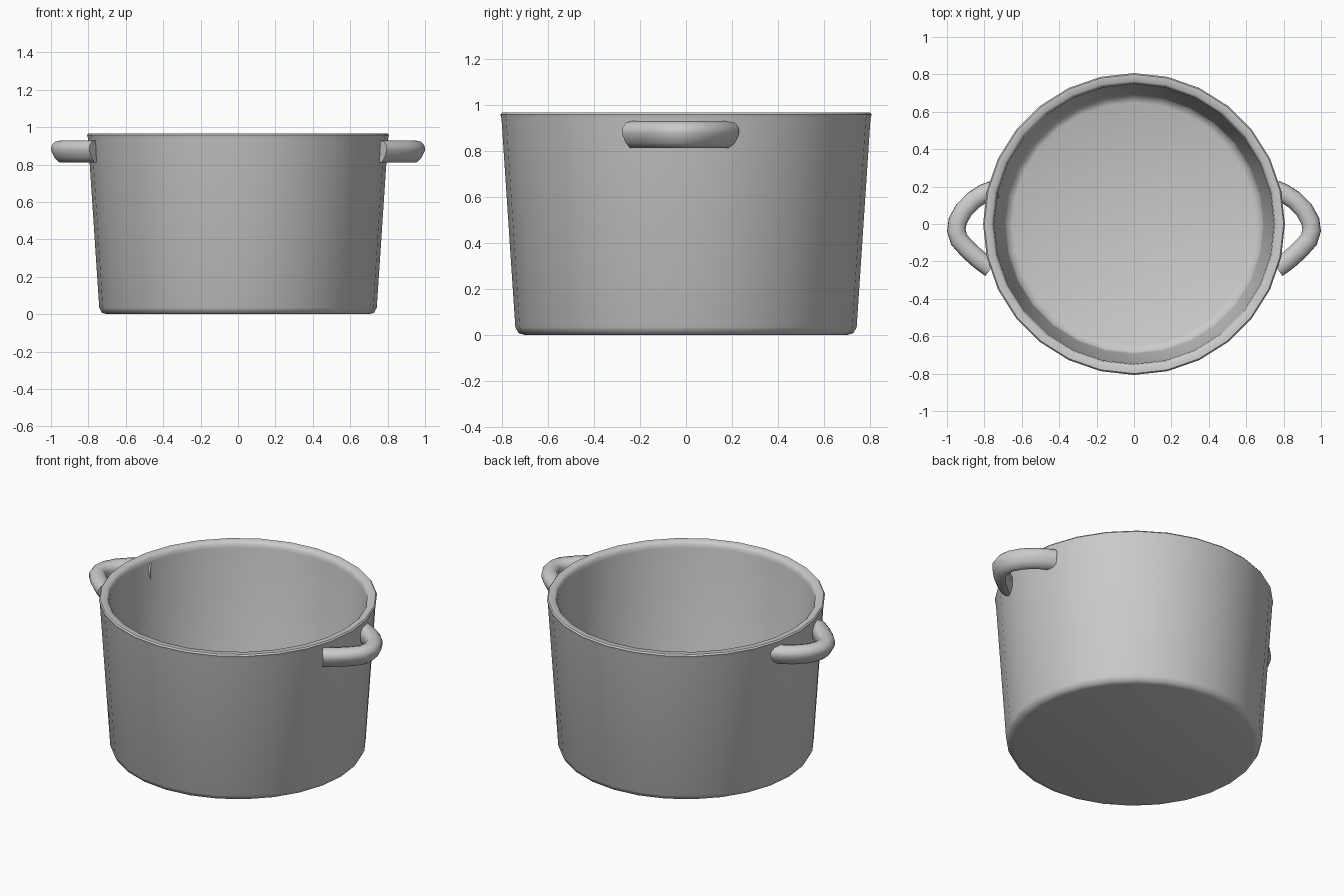
import bpy, bmesh, math
from mathutils import Vector

if "Cube" in bpy.data.objects:
    bpy.data.objects.remove(bpy.data.objects["Cube"])

SIDES = 28


def make_object(name, rings, closed_caps=True):
    """Skin a list of equal-length closed rings and cap both ends."""
    bm = bmesh.new()
    loops = [[bm.verts.new(p) for p in ring] for ring in rings]
    n = len(loops[0])
    for a, b in zip(loops, loops[1:]):
        for i in range(n):
            j = (i + 1) % n
            bm.faces.new((a[i], a[j], b[j], b[i]))
    if closed_caps:
        bm.faces.new(loops[0])
        bm.faces.new(loops[-1])
    bmesh.ops.recalc_face_normals(bm, faces=bm.faces)
    mesh = bpy.data.meshes.new(name)
    bm.to_mesh(mesh)
    bm.free()
    obj = bpy.data.objects.new(name, mesh)
    bpy.context.collection.objects.link(obj)
    bpy.ops.object.select_all(action='DESELECT')
    obj.select_set(True)
    bpy.context.view_layer.objects.active = obj
    bpy.ops.object.shade_smooth_by_angle(angle=math.radians(50))
    return obj


# Pot body: outer wall, rim, inner wall and floor in one profile (radius, z)
profile = [(0.70, 0.0), (0.728, 0.008), (0.742, 0.035), (0.802, 0.94),
           (0.807, 0.958), (0.80, 0.967), (0.765, 0.967), (0.752, 0.955),
           (0.748, 0.93), (0.695, 0.09), (0.685, 0.06), (0.65, 0.045)]
angles = [2 * math.pi * i / SIDES for i in range(SIDES)]
make_object("pot_body", [[(r * math.cos(a), r * math.sin(a), z) for a in angles]
                         for r, z in profile])

# Handle: rounded section (outward offset, z) swept along a bowed path (x, y)
section = [(-0.05, 0.895), (-0.035, 0.92), (-0.005, 0.93), (0.03, 0.922),
           (0.048, 0.90), (0.05, 0.875), (0.03, 0.835), (0.005, 0.812),
           (-0.025, 0.812), (-0.046, 0.84)]
path = [(0.755, 0.185), (0.80, 0.165), (0.855, 0.13), (0.91, 0.075),
        (0.943, 0.015), (0.95, -0.035), (0.935, -0.085), (0.885, -0.14),
        (0.83, -0.19), (0.765, -0.238)]


def handle(name, side, pts):
    pts = [Vector(p) for p in pts]
    rings = []
    for i, p in enumerate(pts):
        t = (pts[min(i + 1, len(pts) - 1)] - pts[max(i - 1, 0)]).normalized()
        normal = Vector((-t.y, t.x))
        rings.append([(side * (p.x + normal.x * o), p.y + normal.y * o, z)
                      for o, z in section])
    make_object(name, rings)


handle("right_handle", 1, path)
# The left handle's rear end pokes slightly through the wall
handle("left_handle", -1, [(0.735, 0.188)] + path[1:])
